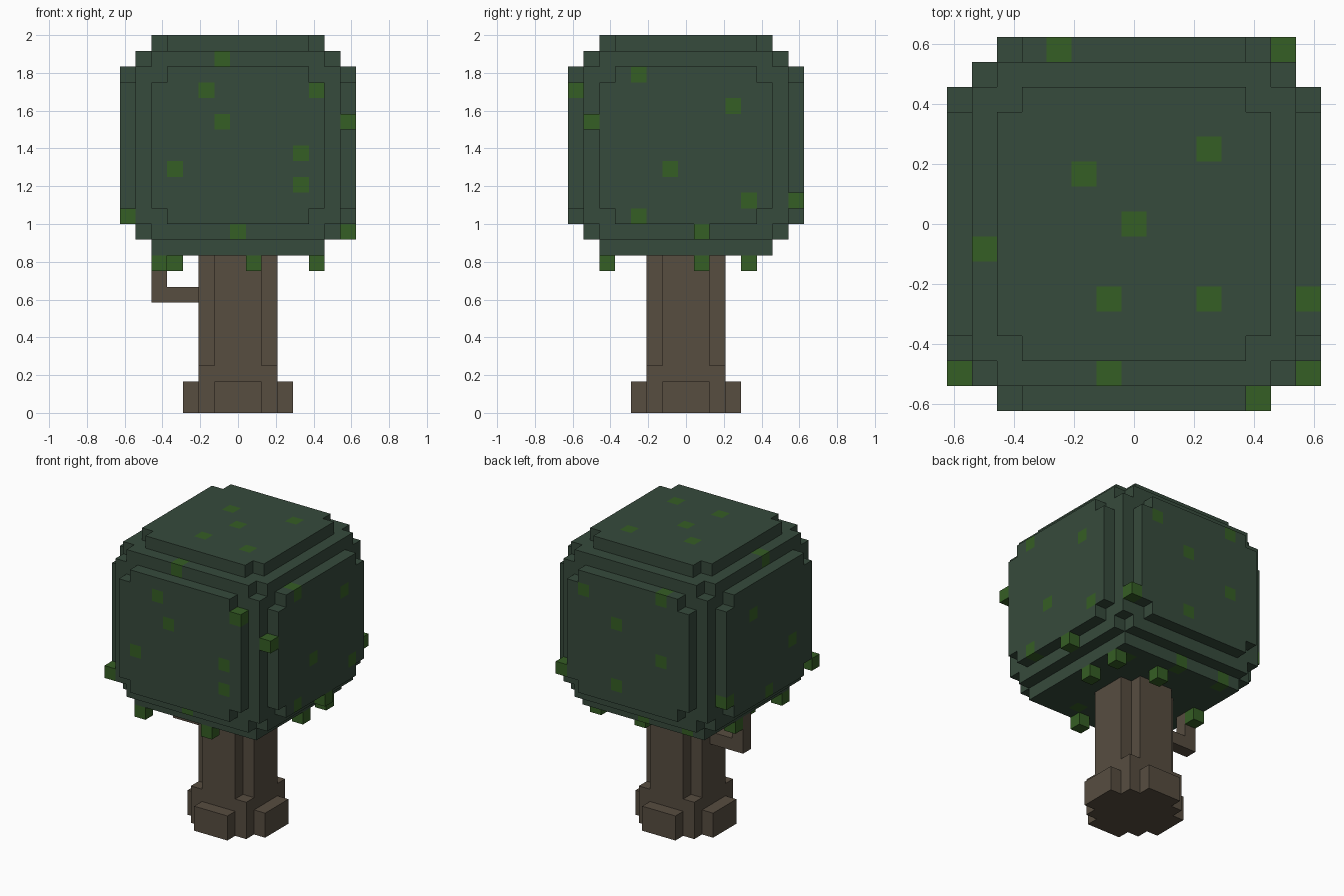
import bpy, bmesh
from mathutils import Vector

if "Cube" in bpy.data.objects:
    bpy.data.objects.remove(bpy.data.objects["Cube"])

V = 1 / 12  # block size


def material(name, rgb):
    m = bpy.data.materials.new(name)
    m.diffuse_color = (*rgb, 1)
    m.use_nodes = True
    m.node_tree.nodes["Principled BSDF"].inputs["Base Color"].default_value = m.diffuse_color
    return m


LEAF = material("dark_leaf", (0.037, 0.069, 0.045))
SPOT = material("bright_leaf", (0.036, 0.112, 0.018))
BARK = material("bark", (0.095, 0.074, 0.051))


def block(x, y, z):
    """Cells in the given inclusive ranges."""
    return {(i, j, k) for i in range(x[0], x[1] + 1)
            for j in range(y[0], y[1] + 1) for k in range(z[0], z[1] + 1)}


def skin(name, cells, mats, spots=()):
    """Mesh the outer surface of a set of blocks; spots use the second material."""
    bm = bmesh.new()
    for c in sorted(cells):
        centre = Vector((c[0], c[1], c[2] + 0.5))
        for axis in range(3):
            for s in (-1, 1):
                n = Vector((0, 0, 0))
                n[axis] = s
                if tuple(int(a + b) for a, b in zip(c, n)) in cells:
                    continue
                u, w = Vector((0, 0, 0)), Vector((0, 0, 0))
                u[(axis + 1) % 3] = 0.5
                w[(axis + 2) % 3] = 0.5 * s
                mid = centre + n * 0.5
                f = bm.faces.new([bm.verts.new((mid + p) * V)
                                  for p in (-u - w, u - w, u + w, w - u)])
                f.material_index = int(c in spots)
    bmesh.ops.remove_doubles(bm, verts=bm.verts[:], dist=0.001)
    bmesh.ops.dissolve_limit(bm, angle_limit=0.01, verts=bm.verts[:],
                             edges=bm.edges[:], delimit={'MATERIAL', 'NORMAL'})
    mesh = bpy.data.meshes.new(name)
    bm.to_mesh(mesh)
    bm.free()
    for m in mats:
        mesh.materials.append(m)
    ob = bpy.data.objects.new(name, mesh)
    bpy.context.collection.objects.link(ob)
    return ob


# Crown: stepped block with a raised panel on each side
full, panel = (-6, 6), (-5, 5)
crown = block(full, full, (11, 22))
crown -= {(i, j, k) for i in full for j in full for k in (11, 22)}
crown |= block((-7, 7), panel, (12, 21)) | block(panel, (-7, 7), (12, 21))
crown |= block(panel, panel, (10, 23))
crown -= {c for c in crown if (abs(c[0]) == 7 and abs(c[1]) == 5 and c[2] in (12, 21))
          or (abs(c[1]) == 7 and abs(c[0]) == 5 and c[2] in (12, 21))
          or (c[2] == 23 and abs(c[0]) == 5 and abs(c[1]) == 5)}

# Bright leaves set into the crown, per side
spots = {(i, -7, k) for i, k in ((-2, 20), (5, 20), (-1, 18), (4, 16), (4, 14), (-4, 15))}
spots |= {(i, 7, k) for i, k in ((4, 20), (1, 18), (-3, 16), (-3, 21), (1, 13))}
spots |= {(7, j, k) for j, k in ((-3, 21), (3, 19), (-1, 15), (4, 13), (-3, 12))}
spots |= {(-7, j, k) for j, k in ((2, 19), (-3, 15), (0, 12), (5, 13))}
spots |= {(i, j, 23) for i, j in ((-2, 2), (3, 3), (0, 0), (-1, -3), (3, -3))}
spots |= {(-1, -6, 22), (-6, -1, 22), (0, -6, 11)}
spots |= {(i, j, 10) for i, j in ((0, 5), (-4, 5), (4, 4), (2, -4))}
skin("crown", crown, (LEAF, SPOT), spots)

# Loose leaves sticking out of the crown
loose = {(7, -6, 18), (6, 7, 13), (7, 1, 11), (-7, -6, 12)}
loose |= {(i, j, 9) for i, j in ((-5, -5), (1, -5), (5, 1), (5, 4), (1, 4), (-5, 1), (-4, -2))}
skin("loose_leaves", loose, (SPOT,))

# Trunk: plus-shaped column, square foot, four roots and a bent branch
trunk = block((-2, 2), (-1, 1), (0, 9)) | block((-1, 1), (-2, 2), (0, 9))
trunk |= block((-2, 2), (-2, 2), (0, 2))
trunk |= block((-3, 3), (-1, 1), (0, 1)) | block((-1, 1), (-3, 3), (0, 1))
trunk |= block((-5, -3), (0, 0), (7, 7)) | block((-5, -5), (0, 0), (8, 9))
skin("trunk", trunk, (BARK,))
